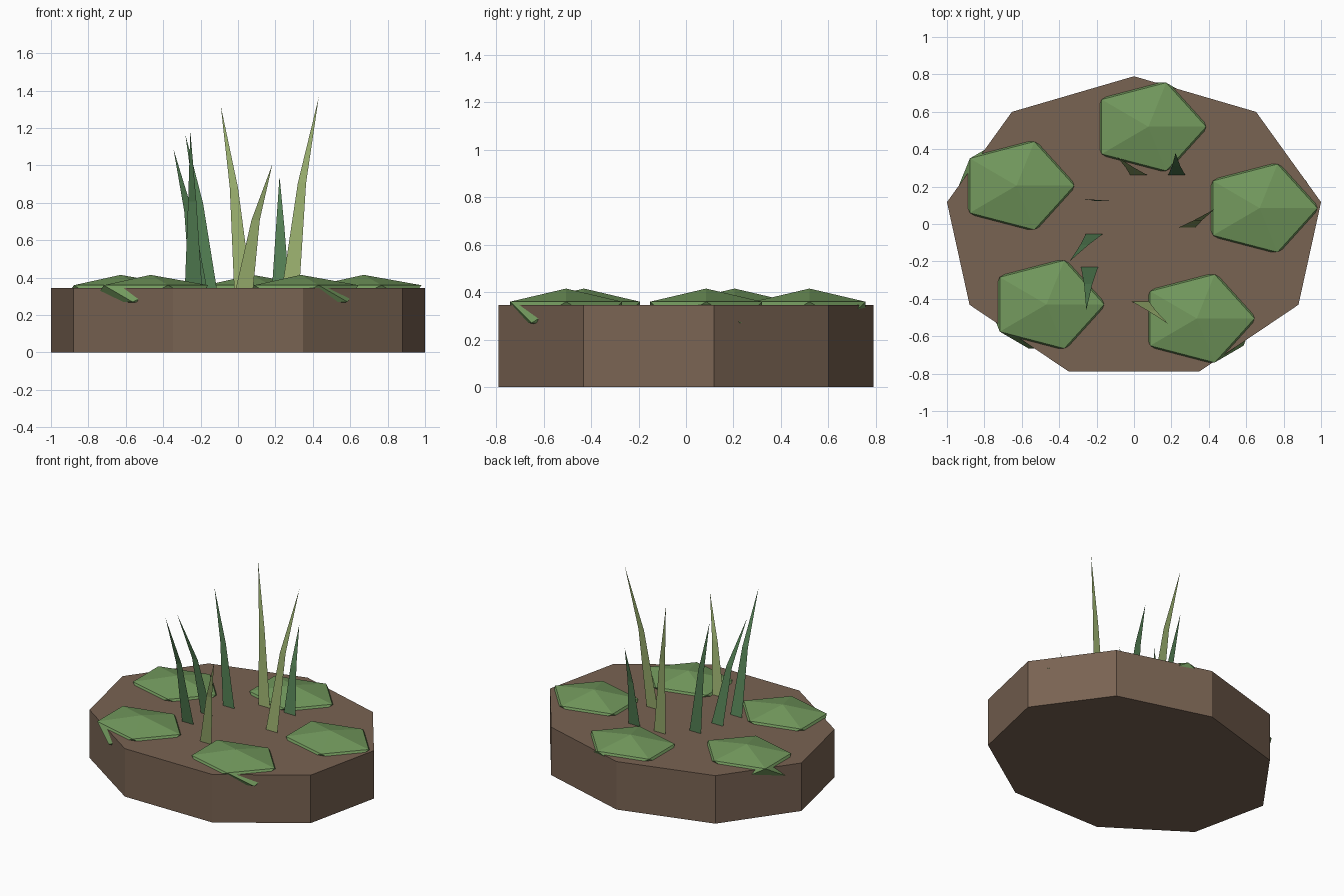
import bpy, bmesh
from math import sin, cos, pi

if "Cube" in bpy.data.objects:
    bpy.data.objects.remove(bpy.data.objects["Cube"])


def material(name, rgb):
    m = bpy.data.materials.new(name)
    m.diffuse_color = (*rgb, 1)
    m.use_nodes = True
    m.node_tree.nodes["Principled BSDF"].inputs["Base Color"].default_value = m.diffuse_color
    return m


def add_object(name, bm, mat):
    mesh = bpy.data.meshes.new(name)
    bm.to_mesh(mesh)
    bm.free()
    mesh.materials.append(mat)
    ob = bpy.data.objects.new(name, mesh)
    bpy.context.collection.objects.link(ob)
    return ob


soil = material("soil", (0.19, 0.125, 0.085))
leaf = material("leaf", (0.17, 0.32, 0.11))
dark_reed = material("dark_reed", (0.09, 0.22, 0.09))
light_reed = material("light_reed", (0.33, 0.44, 0.16))

TOP = 0.345

# Nine-sided soil slab, wider than deep
bm = bmesh.new()
ring = [bm.verts.new((1.0154 * sin(2 * pi * i / 9), 0.8145 * cos(2 * pi * i / 9) - 0.0245, 0))
        for i in reversed(range(9))]
face = bm.faces.new(ring)
ext = bmesh.ops.extrude_face_region(bm, geom=[face], use_keep_orig=True)
top = [v for v in ext["geom"] if isinstance(v, bmesh.types.BMVert)]
bmesh.ops.translate(bm, verts=top, vec=(0, 0, TOP))
bmesh.ops.recalc_face_normals(bm, faces=bm.faces)
add_object("soil_slab", bm, soil)

# Leaf pads: flattened icosahedra half sunk in the soil
pads = [(0.077, 0.52), (0.672, 0.085), (0.336, -0.505), (-0.468, -0.43), (-0.628, 0.205)]
for i, (x, y) in enumerate(pads):
    bm = bmesh.new()
    bmesh.ops.create_icosphere(bm, subdivisions=1, radius=1)
    bmesh.ops.scale(bm, verts=bm.verts, vec=(0.345, 0.277, 0.1))
    ob = add_object(f"leaf_pad_{i + 1}", bm, leaf)
    ob.location = (x, y, 0.315)

# Reed blades: base centre x, y, then tip x, y, z
blades = [
    (-0.238, -0.23, -0.255, -0.46, 1.184, dark_reed),
    (-0.212, -0.053, -0.345, -0.20, 1.088, dark_reed),
    (-0.160, 0.123, -0.282, 0.135, 1.168, dark_reed),
    (0.025, 0.262, -0.092, 0.36, 1.318, light_reed),
    (0.228, 0.262, 0.222, 0.38, 0.944, dark_reed),
    (0.282, -0.02, 0.432, 0.08, 1.366, light_reed),
    (0.035, -0.415, 0.184, -0.535, 1.008, light_reed),
]
for i, (bx, by, tx, ty, tz, mat) in enumerate(blades):
    bm = bmesh.new()
    mx, my = bx + 0.4 * (tx - bx), by + 0.4 * (ty - by)
    mz = TOP + 0.55 * (tz - TOP)
    a, b, c, d, tip = [bm.verts.new(p) for p in (
        (bx - 0.046, by, TOP), (bx + 0.046, by, TOP),
        (mx + 0.022, my, mz), (mx - 0.022, my, mz), (tx, ty, tz))]
    bm.faces.new((a, b, c, d))
    bm.faces.new((d, c, tip))
    add_object(f"reed_blade_{i + 1}", bm, mat)
